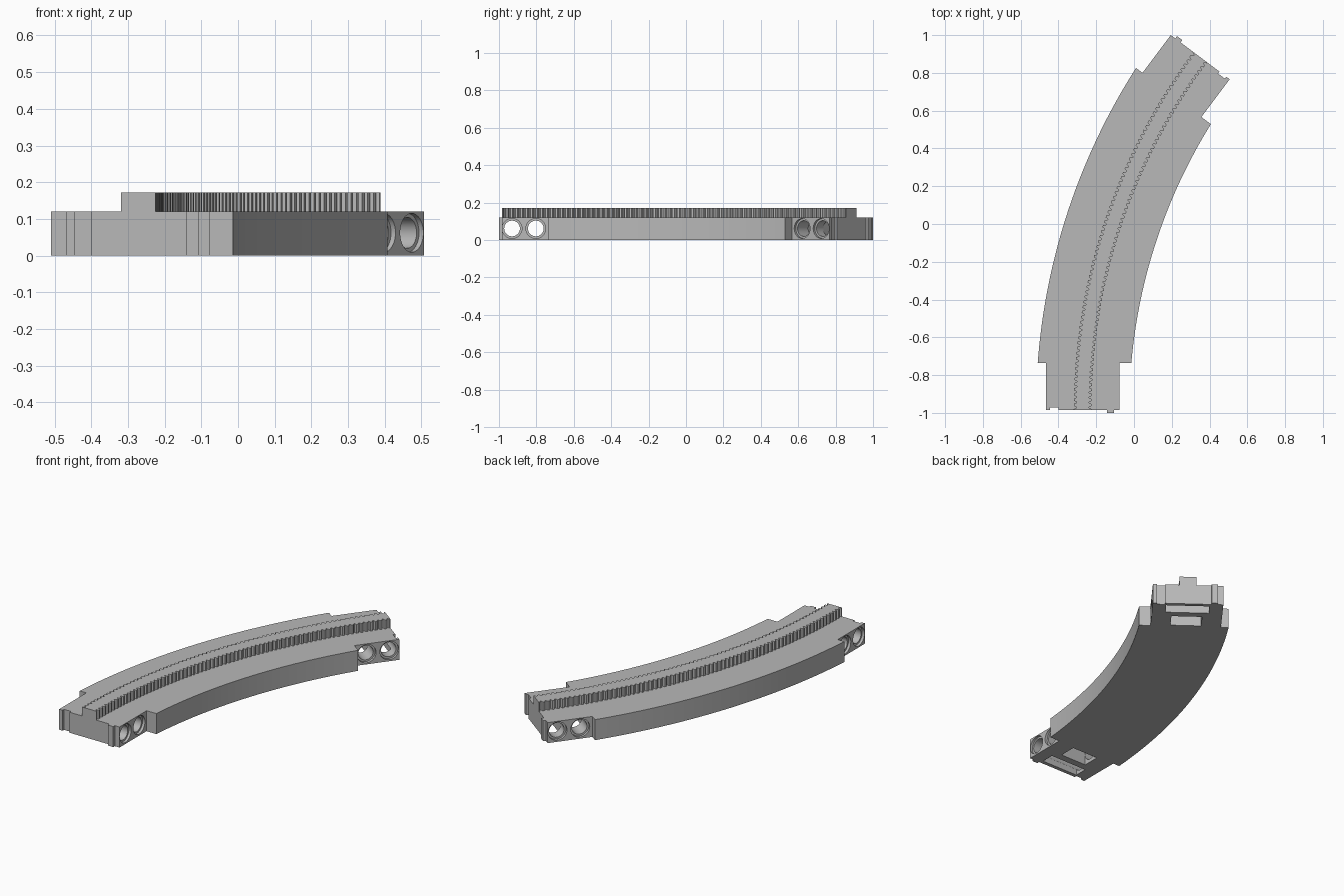
import bpy, bmesh, math
from mathutils import Matrix, Vector

if "Cube" in bpy.data.objects:
    bpy.data.objects.remove(bpy.data.objects["Cube"])

# Track layout: arc centre, mean radius, swept angle
CX, CY, R = 2.842, -0.985, 3.114
SWEEP = math.atan2(3, 4)
HALF, BLOCK_HALF, BLOCK_LEN = 0.247, 0.195, 0.25
DECK, RACK_TOP = 0.12, 0.172

gray = bpy.data.materials.new("light_gray")
gray.diffuse_color = (0.48, 0.48, 0.48, 1)
gray.use_nodes = True
gray.node_tree.nodes["Principled BSDF"].inputs["Base Color"].default_value = gray.diffuse_color


def polar(r, a):
    return Vector((CX - r * math.cos(a), CY + r * math.sin(a), 0))


# Local frames of both ends: x across, y pointing into the track
near = Matrix.Translation(polar(R, 0))
far = Matrix.Translation(polar(R, SWEEP)) @ Matrix.Rotation(math.pi - SWEEP, 4, 'Z')


def make_object(name, bm):
    bmesh.ops.recalc_face_normals(bm, faces=bm.faces)
    mesh = bpy.data.meshes.new(name)
    bm.to_mesh(mesh)
    bm.free()
    mesh.materials.append(gray)
    obj = bpy.data.objects.new(name, mesh)
    bpy.context.collection.objects.link(obj)
    return obj


def prism(name, points, z0, z1):
    bm = bmesh.new()
    face = bm.faces.new([bm.verts.new((p[0], p[1], z0)) for p in points])
    new = bmesh.ops.extrude_face_region(bm, geom=[face])["geom"]
    bmesh.ops.translate(bm, vec=(0, 0, z1 - z0),
                        verts=[g for g in new if isinstance(g, bmesh.types.BMVert)])
    return make_object(name, bm)


def pin_hole_cutter(v):
    # Stepped cylinder: through hole with a wider recess at each side
    bm = bmesh.new()
    n, rings = 32, []
    for u, r in [(-.22, .053), (-.18, .053), (-.18, .042),
                 (.18, .042), (.18, .053), (.22, .053)]:
        rings.append([bm.verts.new((u, v + r * math.cos(2 * math.pi * i / n),
                                    .062 + r * math.sin(2 * math.pi * i / n)))
                      for i in range(n)])
    for a, b in zip(rings, rings[1:]):
        for i in range(n):
            j = (i + 1) % n
            bm.faces.new((a[i], a[j], b[j], b[i]))
    bm.faces.new(rings[0])
    bm.faces.new(rings[-1])
    return make_object("pin_hole_cutter", bm)


def pocket_cutter(half, v0, v1):
    pts = [(-half, v0), (half, v0), (half, v1), (-half, v1)]
    return prism("pocket_cutter", pts, -.05, .096)


# Track bed: curved slab with narrower connector blocks, a groove and a rib on each end
end = [(-BLOCK_HALF, BLOCK_LEN), (-BLOCK_HALF, 0), (-.173, 0), (-.173, .013),
       (-.127, .013), (-.127, 0), (.13, 0), (.13, -.015), (.165, -.015),
       (.165, 0), (BLOCK_HALF, 0), (BLOCK_HALF, BLOCK_LEN)]


def arc(r, steps=32):
    a0 = math.asin(BLOCK_LEN / r)
    return [polar(r, a0 + (SWEEP - 2 * a0) * i / steps) for i in range(steps + 1)]


outline = [near @ Vector((*p, 0)) for p in end]
outline += arc(R - HALF)
outline += [far @ Vector((*p, 0)) for p in end]
outline += arc(R + HALF)[::-1]
bed = prism("track_bed", outline, 0, DECK)

# Cut side pin holes and underside pockets at both ends
for frame in (near, far):
    for cutter in (pin_hole_cutter(.055), pin_hole_cutter(.182),
                   pocket_cutter(.12, .022, .098), pocket_cutter(.085, .14, .24)):
        cutter.data.transform(frame)
        mod = bed.modifiers.new("cut", 'BOOLEAN')
        mod.operation, mod.solver, mod.object = 'DIFFERENCE', 'EXACT', cutter
        bpy.context.view_layer.objects.active = bed
        bpy.ops.object.modifier_apply(modifier=mod.name)
        bpy.data.objects.remove(cutter)

# Toothed rack along the centre line, teeth on both sides
TEETH, ROOT, TIP = 74, 0.033, 0.047
pitch = SWEEP / TEETH


def toothed_edge(side):
    pts = []
    for i in range(TEETH):
        for t, h in ((0, TIP), (.2, TIP), (.42, ROOT), (.6, ROOT), (.8, TIP)):
            pts.append(polar(R + side * h, (i + t) * pitch))
    pts.append(polar(R + side * TIP, SWEEP))
    return pts


rack = prism("toothed_rack", toothed_edge(-1) + toothed_edge(1)[::-1], DECK - .004, RACK_TOP)

# Smooth curved walls and holes, keep hard edges
bpy.ops.object.select_all(action='DESELECT')
bed.select_set(True)
bpy.context.view_layer.objects.active = bed
bpy.ops.object.shade_smooth_by_angle(angle=math.radians(25))
